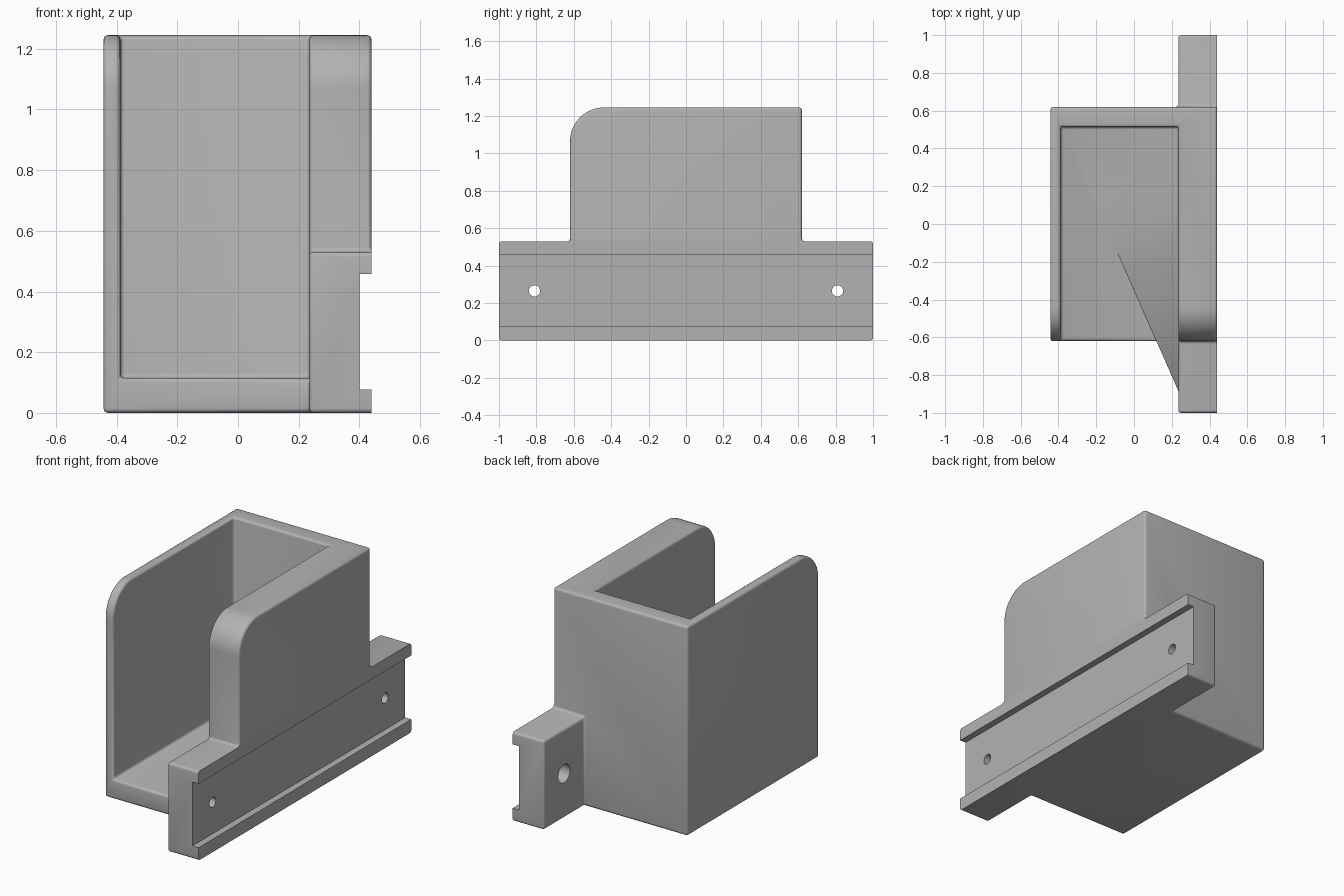
import bpy, bmesh, math

if "Cube" in bpy.data.objects:
    bpy.data.objects.remove(bpy.data.objects["Cube"], do_unlink=True)

grey = bpy.data.materials.new("plain grey")
grey.use_nodes = True
grey.diffuse_color = (0.45, 0.45, 0.45, 1)
grey.node_tree.nodes["Principled BSDF"].inputs["Base Color"].default_value = (0.45, 0.45, 0.45, 1)


def finish(name, bm):
    bmesh.ops.recalc_face_normals(bm, faces=bm.faces)
    mesh = bpy.data.meshes.new(name)
    bm.to_mesh(mesh)
    bm.free()
    mesh.materials.append(grey)
    obj = bpy.data.objects.new(name, mesh)
    bpy.context.collection.objects.link(obj)
    return obj


def extrude_profile(name, points, x0, x1):
    """Extrude a (y, z) outline along x."""
    bm = bmesh.new()
    face = bm.faces.new([bm.verts.new((x0, y, z)) for y, z in points])
    ext = bmesh.ops.extrude_face_region(bm, geom=[face])
    moved = [v for v in ext["geom"] if isinstance(v, bmesh.types.BMVert)]
    bmesh.ops.translate(bm, verts=moved, vec=(x1 - x0, 0, 0))
    return finish(name, bm)


def box(name, x0, x1, y0, y1, z0, z1):
    return extrude_profile(name, [(y0, z0), (y1, z0), (y1, z1), (y0, z1)], x0, x1)


def disc(name, y, z, radius, x0, x1):
    turns = [2 * math.pi * i / 32 for i in range(32)]
    return extrude_profile(name, [(y + radius * math.cos(a), z + radius * math.sin(a))
                                  for a in turns], x0, x1)


def apply(obj, mod):
    bpy.context.view_layer.objects.active = obj
    bpy.ops.object.modifier_apply(modifier=mod.name)


def combine(obj, tool, operation):
    mod = obj.modifiers.new(operation.lower(), 'BOOLEAN')
    mod.operation = operation
    mod.solver = 'EXACT'
    mod.object = tool
    apply(obj, mod)
    bpy.data.objects.remove(tool, do_unlink=True)
    # Merge coplanar faces so the rounding stays clean
    bm = bmesh.new()
    bm.from_mesh(obj.data)
    bmesh.ops.remove_doubles(bm, verts=bm.verts, dist=0.0001)
    bmesh.ops.dissolve_limit(bm, angle_limit=0.01, verts=bm.verts, edges=bm.edges)
    bm.to_mesh(obj.data)
    bm.free()


SIDE, INNER, HALF, TOP = 0.44, 0.235, 0.62, 1.245

# Holder body with a large rounded front top corner
R = 0.18
arc = [(-HALF + R - R * math.sin(a), TOP - R + R * math.cos(a))
       for a in (math.pi / 2 * i / 16 for i in range(17))]
holder = extrude_profile("holder", [(-HALF, 0), (HALF, 0), (HALF, TOP)] + arc, -0.443, SIDE)

# Mounting rail, made too wide and trimmed flush after rounding
combine(holder, box("rail", INNER, SIDE + 0.1, -1, 1, 0, 0.53), 'UNION')

# Pocket, open at the front and top
combine(holder, box("pocket", -0.388, INNER, -0.9, 0.515, 0.115, 1.5), 'DIFFERENCE')

# Small rounding on every edge
bevel = holder.modifiers.new("rounding", 'BEVEL')
bevel.width = 0.015
bevel.segments = 4
bevel.limit_method = 'ANGLE'
bevel.angle_limit = math.radians(40)
apply(holder, bevel)

# Flush outer face and groove along the rail
combine(holder, box("trim", SIDE, SIDE + 0.3, -1.2, 1.2, -0.2, 0.7), 'DIFFERENCE')
combine(holder, box("groove", 0.40, SIDE + 0.2, -1.2, 1.2, 0.077, 0.457), 'DIFFERENCE')

# Screw holes with wider recesses on the inner side
for y in (-0.81, 0.81):
    combine(holder, disc("screw_hole", y, 0.265, 0.03, 0.1, 0.6), 'DIFFERENCE')
    combine(holder, disc("screw_recess", y, 0.265, 0.055, 0.1, 0.32), 'DIFFERENCE')

bpy.ops.object.select_all(action='DESELECT')
holder.select_set(True)
bpy.context.view_layer.objects.active = holder
bpy.ops.object.shade_smooth_by_angle(angle=math.radians(30))
